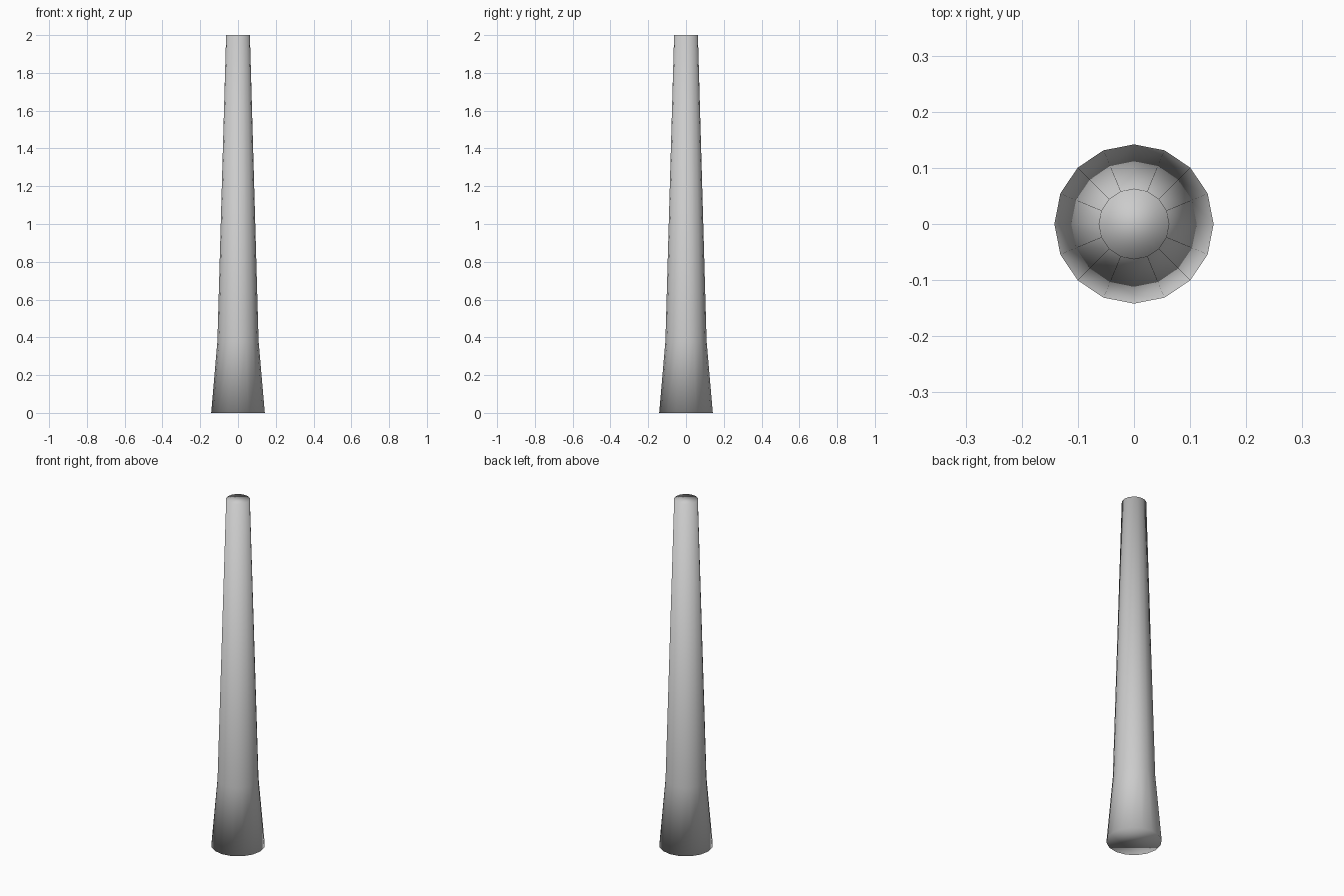
import bpy, bmesh
from math import cos, sin, tau

if "Cube" in bpy.data.objects:
    bpy.data.objects.remove(bpy.data.objects["Cube"])

SIDES = 16
PROFILE = [(0.142, 0.0), (0.109, 0.38), (0.063, 2.0)]  # radius, height

# tapered post with flared foot, lofted through rings and capped
bm = bmesh.new()
rings = [[bm.verts.new((r * cos(tau * i / SIDES), r * sin(tau * i / SIDES), z))
          for i in range(SIDES)] for r, z in PROFILE]
for low, high in zip(rings, rings[1:]):
    for i in range(SIDES):
        j = (i + 1) % SIDES
        bm.faces.new((low[i], low[j], high[j], high[i]))
bm.faces.new(rings[0][::-1])
bm.faces.new(rings[-1])

# smooth all over, caps included
for f in bm.faces:
    f.smooth = True

mesh = bpy.data.meshes.new("tapered_post")
bm.to_mesh(mesh)
bm.free()
post = bpy.data.objects.new("tapered_post", mesh)
bpy.context.collection.objects.link(post)
